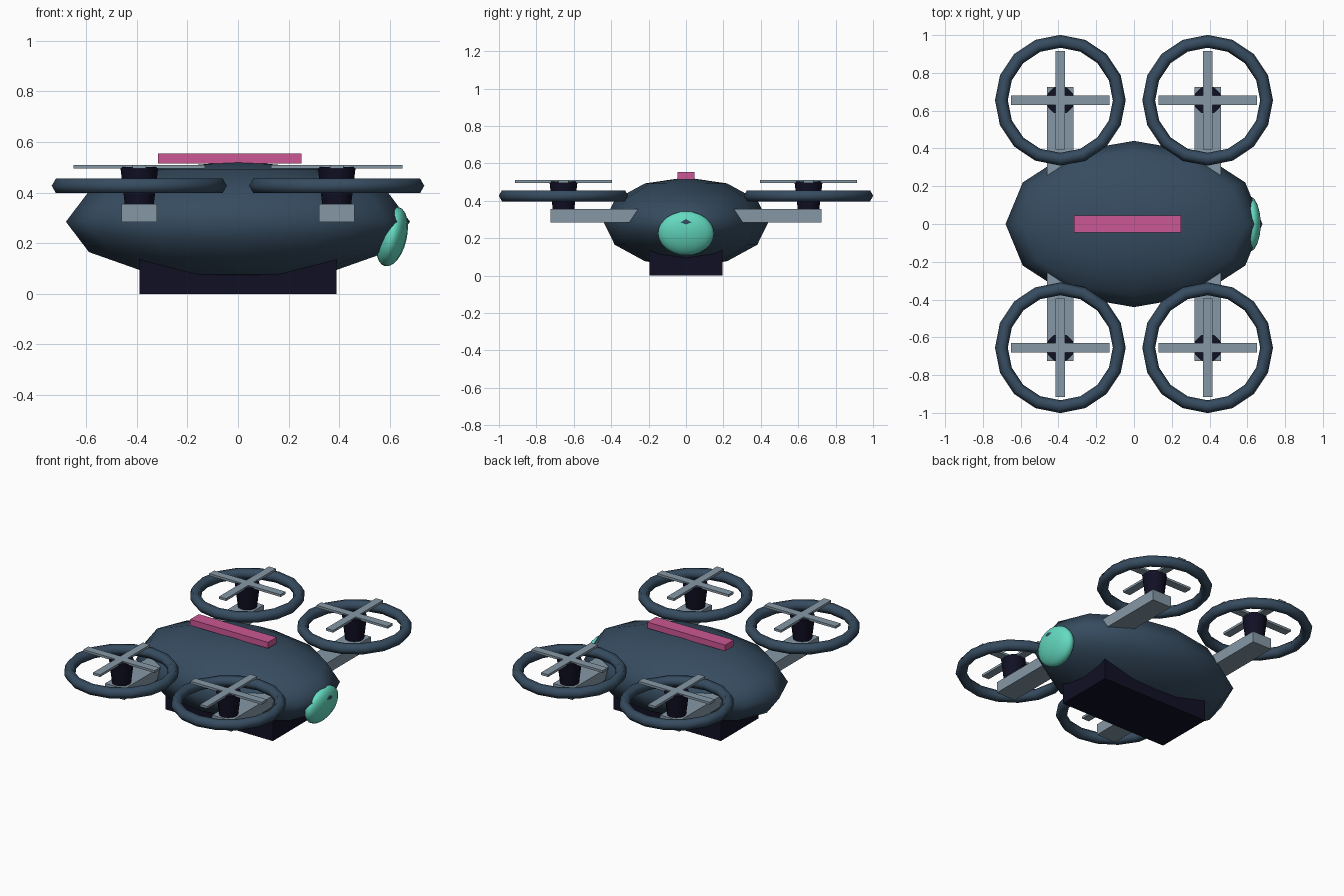
import bpy, math

if "Cube" in bpy.data.objects:
    bpy.data.objects.remove(bpy.data.objects["Cube"])


def material(name, rgb):
    m = bpy.data.materials.new(name)
    m.diffuse_color = (*rgb, 1)
    m.use_nodes = True
    m.node_tree.nodes["Principled BSDF"].inputs["Base Color"].default_value = m.diffuse_color
    return m


NAVY = material("slate blue", (0.037, 0.072, 0.117))
GREY = material("blue grey", (0.235, 0.313, 0.376))
DARK = material("midnight", (0.0055, 0.0050, 0.0180))
PINK = material("pink", (0.597, 0.095, 0.296))
MINT = material("mint", (0.127, 0.707, 0.533))


def finish(name, mat, smooth=False):
    ob = bpy.context.object
    ob.name = name
    ob.data.materials.append(mat)
    if smooth:
        bpy.ops.object.shade_smooth()
    return ob


def box(name, mat, lo, hi):
    centre = [(a + b) / 2 for a, b in zip(lo, hi)]
    bpy.ops.mesh.primitive_cube_add(size=1, location=centre)
    bpy.context.object.scale = [b - a for a, b in zip(lo, hi)]
    return finish(name, mat)


def ellipsoid(name, mat, centre, radii, segments, rings, tilt=0):
    bpy.ops.mesh.primitive_uv_sphere_add(segments=segments, ring_count=rings, radius=1,
                                         location=centre, rotation=(0, tilt, 0))
    bpy.context.object.scale = radii
    return finish(name, mat, True)


# Hull, nose sensor, belly pack and top light bar
ellipsoid("hull", NAVY, (0, 0, 0.285), (0.68, 0.44, 0.24), 12, 6)
ellipsoid("nose_sensor", MINT, (0.608, 0, 0.226), (0.059, 0.15, 0.12), 16, 12,
          math.radians(13))
box("belly_pack", DARK, (-0.39, -0.195, 0), (0.39, 0.195, 0.16))
box("light_bar", PINK, (-0.317, -0.045, 0.515), (0.25, 0.045, 0.555))

# Four rotor units
for sx, end in ((-1, "rear"), (1, "front")):
    for sy, side in ((-1, "right"), (1, "left")):
        tag = f"{end}_{side}"
        x, y = 0.39 * sx, 0.655 * sy
        ys = sorted((0.2 * sy, 0.725 * sy))
        box("arm_" + tag, GREY, (x - 0.07, ys[0], 0.283), (x + 0.07, ys[1], 0.355))

        # tapered motor pod
        bpy.ops.mesh.primitive_cone_add(vertices=12, radius1=0.057, radius2=0.075,
                                        depth=0.15, location=(x, y, 0.427))
        finish("motor_" + tag, DARK)
        bpy.ops.object.shade_smooth_by_angle(angle=math.radians(40))

        # guard ring
        bpy.ops.mesh.primitive_torus_add(major_segments=16, minor_segments=6,
                                         major_radius=0.312, minor_radius=0.034,
                                         location=(x, y, 0.427))
        finish("guard_ring_" + tag, NAVY, True)

        # crossed propeller blades
        for n, (hx, hy) in enumerate(((0.26, 0.026), (0.026, 0.26))):
            box(f"blade_{n + 1}_{tag}", GREY, (x - hx, y - hy, 0.495),
                (x + hx, y + hy, 0.51))
